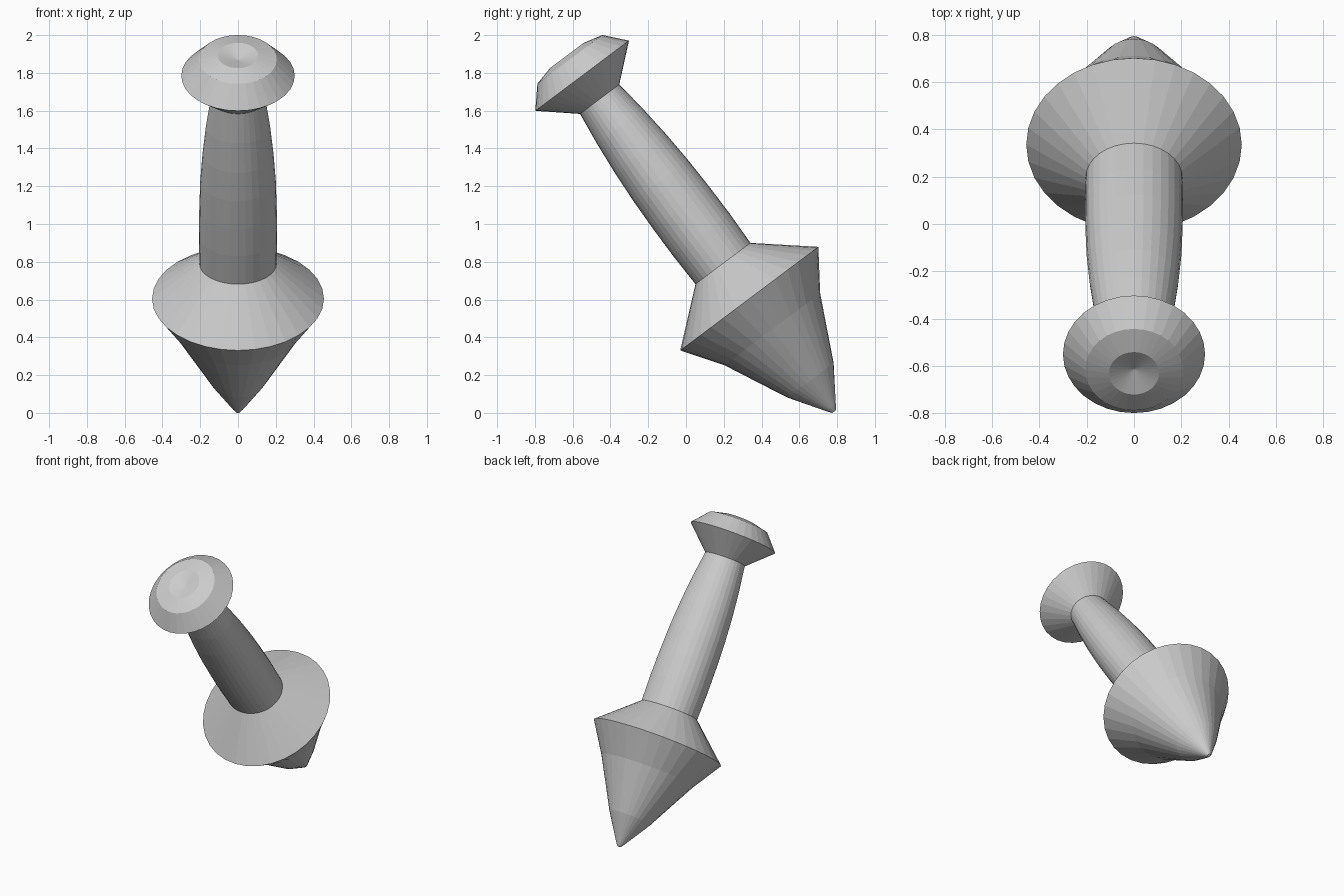
import bpy, bmesh, math

if "Cube" in bpy.data.objects:
    bpy.data.objects.remove(bpy.data.objects["Cube"])

SIDES = 32
TILT = math.atan2(0.6, 0.8)      # whole model leans back along one axis
ORIGIN = (0, 0.335, 0.605)       # centre of the widest ring of the point


def lathe(name, rings, cap_bottom=False, cap_top=False):
    """Skin a stack of elliptical rings given as (height, x radius, y radius)."""
    bm = bmesh.new()
    loops = []
    for h, rx, ry in rings:
        if rx == 0:
            loops.append([bm.verts.new((0, 0, h))])
            continue
        loops.append([bm.verts.new((rx * math.cos(2 * math.pi * i / SIDES),
                                    ry * math.sin(2 * math.pi * i / SIDES), h))
                      for i in range(SIDES)])
    for a, b in zip(loops, loops[1:]):
        for i in range(SIDES):
            j = (i + 1) % SIDES
            if len(b) == 1:
                bm.faces.new((a[i], a[j], b[0]))
            else:
                bm.faces.new((a[i], a[j], b[j], b[i]))
    if cap_bottom:
        bm.faces.new(loops[0][::-1])
    if cap_top:
        bm.faces.new(loops[-1])
    bm.normal_update()
    mesh = bpy.data.meshes.new(name)
    bm.to_mesh(mesh)
    bm.free()
    obj = bpy.data.objects.new(name, mesh)
    bpy.context.collection.objects.link(obj)
    obj.location = ORIGIN
    obj.rotation_euler = (TILT, 0, 0)
    return obj


base = (0.232, 0.204, 0.182)     # ring shared by point and shaft
neck = (1.320, 0.145, 0.130)     # ring shared by shaft and knob

# Conical point with sloped collar
lathe("point", [
    (-0.748, 0.012, 0.012),
    (-0.722, 0.031, 0.031),
    (-0.540, 0.144, 0.153),
    (-0.203, 0.330, 0.317),
    (0.0, 0.455, 0.457),
    base], cap_bottom=True)

# Slightly barrelled shaft
lathe("shaft", [
    base,
    (0.42, 0.207, 0.187),
    (0.60, 0.205, 0.186),
    (0.78, 0.200, 0.181),
    (0.96, 0.188, 0.170),
    (1.14, 0.170, 0.153),
    neck])

# Flared knob with a shallow dimple on top
lathe("knob", [
    neck,
    (1.475, 0.300, 0.310),
    (1.583, 0.206, 0.215),
    (1.609, 0.106, 0.112),
    (1.580, 0, 0)])
